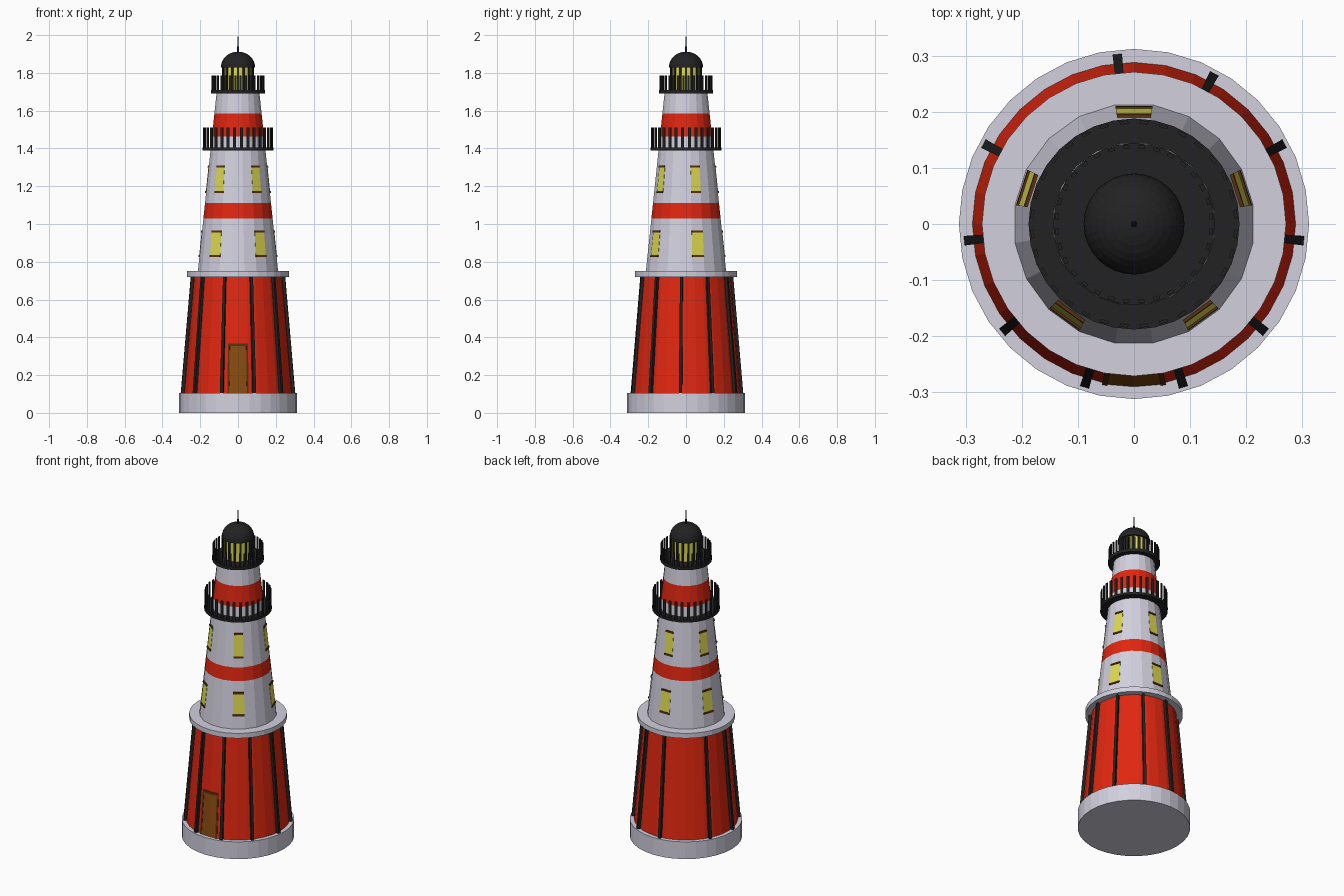
import bpy, bmesh, math

if "Cube" in bpy.data.objects:
    bpy.data.objects.remove(bpy.data.objects["Cube"])


def mat(name, r, g, b):
    m = bpy.data.materials.new(name)
    m.diffuse_color = (r, g, b, 1)
    m.use_nodes = True
    m.node_tree.nodes["Principled BSDF"].inputs["Base Color"].default_value = m.diffuse_color
    return m


WHITE = mat("white", .64, .63, .73)
RED = mat("red", .75, .02, .005)
BLACK = mat("black", .016, .016, .016)
YELLOW = mat("yellow", .74, .7, .08)
BROWN = mat("door brown", .25, .07, .005)
DARK = mat("dark brown", .1, .03, .004)


def polar(r, deg, z):
    a = math.radians(deg)
    return (r * math.cos(a), r * math.sin(a), z)


def finish(name, bm, mats):
    bmesh.ops.recalc_face_normals(bm, faces=bm.faces)
    me = bpy.data.meshes.new(name)
    bm.to_mesh(me)
    bm.free()
    for m in mats:
        me.materials.append(m)
    ob = bpy.data.objects.new(name, me)
    bpy.context.collection.objects.link(ob)
    return ob


def lathe(name, profile, sides, mats, start=90, rule=None):
    """Closed solid of revolution from (radius, z) pairs."""
    bm = bmesh.new()
    rings = [[bm.verts.new(polar(r, start + 360 * i / sides, z)) for i in range(sides)]
             for r, z in profile]
    for lo, hi in zip(rings, rings[1:]):
        for i in range(sides):
            j = (i + 1) % sides
            f = bm.faces.new((lo[i], lo[j], hi[j], hi[i]))
            if rule:
                f.material_index = rule(f.calc_center_median().z)
    bm.faces.new(rings[0][::-1])
    bm.faces.new(rings[-1])
    return finish(name, bm, mats)


def patch(bm, radius, angles, z0, z1, inner, outer):
    """Curved plate hugging a wall whose radius is given by radius(z)."""
    loops = [[bm.verts.new(polar(radius(z) + o, a, z))
              for z, o in ((z0, inner), (z0, outer), (z1, outer), (z1, inner))]
             for a in angles]
    for p, q in zip(loops, loops[1:]):
        for k in range(4):
            n = (k + 1) % 4
            bm.faces.new((p[k], p[n], q[n], q[k]))
    bm.faces.new(loops[0])
    bm.faces.new(loops[-1][::-1])


def low_r(z):      # lower wall radius
    return .288 - (z - .105) * (.288 - .235) / .615


def tower_r(z):    # upper tower radius
    return .215 - (z - .75) * .106


# Base, red lower storey and ledge
lathe("base", [(.312, 0), (.312, .105)], 32, [WHITE])
lathe("lower_wall", [(low_r(.1), .1), (low_r(.725), .725)], 32, [RED])
lathe("ledge", [(.271, .72), (.271, .75)], 32, [WHITE])

# Ten ribs, one every three wall sides
bm = bmesh.new()
for k in range(10):
    a = 95.625 - 33.75 * k
    patch(bm, low_r, (a - 1.6, a + 1.6), .1, .722, -.01, .016)
finish("ribs", bm, [BLACK])

# Door with frame
bm = bmesh.new()
patch(bm, low_r, (-99.5, -90, -80.5), .1, .355, -.008, .002)
finish("door", bm, [BROWN])
bm = bmesh.new()
patch(bm, low_r, (-101.25, -99.3), .1, .368, -.008, .004)
patch(bm, low_r, (-80.7, -78.75), .1, .368, -.008, .004)
patch(bm, low_r, (-99.3, -90, -80.7), .354, .368, -.008, .004)
finish("door_frame", bm, [DARK])

# Twenty-sided tower with two red bands
levels = (.745, 1.03, 1.11, 1.463, 1.585, 1.7)
lathe("tower", [(tower_r(z), z) for z in levels], 20, [WHITE, RED], start=81,
      rule=lambda z: int(1.03 < z < 1.11 or 1.463 < z < 1.585))

# Windows: two rows of five, each one tower side wide
panes, sills = bmesh.new(), bmesh.new()
for z0, z1 in ((.825, .965), (1.165, 1.31)):
    for k in range(5):
        a = (81 + 72 * k, 99 + 72 * k)
        patch(panes, tower_r, a, z0 + .01, z1 - .01, -.006, .002)
        for s in (z0, z1 - .01):
            patch(sills, tower_r, a, s, s + .01, -.008, .006)
finish("window_panes", panes, [YELLOW])
finish("window_sills", sills, [DARK])


# Two galleries with upright railing bars
def gallery(name, r, z0, z1, top):
    lathe(name + "_floor", [(r, z0), (r, z1)], 32, [BLACK])
    bars = bmesh.new()
    for k in range(32):
        a = 95.625 + 11.25 * k
        patch(bars, lambda z: r, (a - 2.4, a + 2.4), z1 - .003, top, -.009, -.003)
    finish(name + "_railing", bars, [BLACK])


gallery("main_gallery", .188, 1.39, 1.405, 1.51)
gallery("lantern_gallery", .144, 1.69, 1.71, 1.787)

# Lantern room with mullions
lathe("lantern_glass", [(.08, 1.705), (.08, 1.835)], 16, [YELLOW])
bm = bmesh.new()
for k in range(16):
    a = 90 + 22.5 * k
    patch(bm, lambda z: .08, (a - 4, a + 4), 1.705, 1.835, -.006, .006)
finish("lantern_mullions", bm, [BLACK])

# Dome and spire
dome = [(.09, 1.828)] + [(.09 * math.cos(t), 1.832 + .08 * math.sin(t))
                         for t in (math.pi / 2 * i / 8.3 for i in range(9))]
lathe("dome", dome, 32, [BLACK])
lathe("spire", [(.006, 1.9), (.004, 1.94), (.001, 2.0)], 8, [BLACK])
